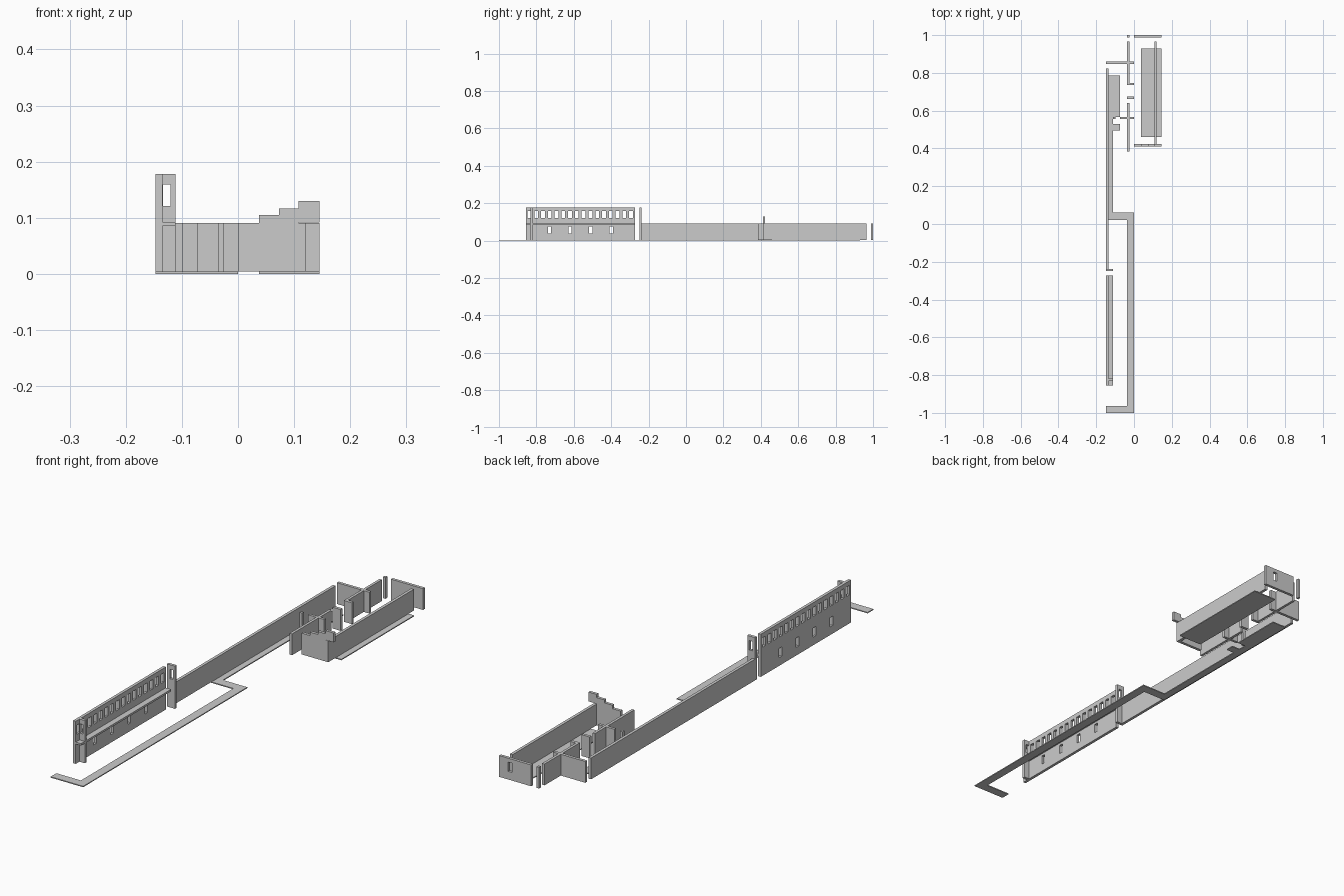
import bpy, bmesh
from mathutils import Vector

if "Cube" in bpy.data.objects:
    bpy.data.objects.remove(bpy.data.objects["Cube"])

FLOOR, LOW, HIGH = 0.004, 0.091, 0.178


def finish(name, bm):
    bmesh.ops.recalc_face_normals(bm, faces=bm.faces)
    me = bpy.data.meshes.new(name)
    bm.to_mesh(me)
    bm.free()
    ob = bpy.data.objects.new(name, me)
    bpy.context.collection.objects.link(ob)
    return ob


def extrude(bm, faces, vec):
    geo = bmesh.ops.extrude_face_region(bm, geom=faces)
    verts = [g for g in geo["geom"] if isinstance(g, bmesh.types.BMVert)]
    bmesh.ops.translate(bm, verts=verts, vec=vec)


def prism(name, pts, vec):
    bm = bmesh.new()
    extrude(bm, [bm.faces.new([bm.verts.new(p) for p in pts])], vec)
    return finish(name, bm)


def slab(name, pts, z0=0.0, z1=FLOOR):
    return prism(name, [(x, y, z0) for x, y in pts], Vector((0, 0, z1 - z0)))


def box(name, x0, x1, y0, y1, z0=FLOOR, z1=LOW):
    return slab(name, [(x0, y0), (x1, y0), (x1, y1), (x0, y1)], z0, z1)


def holed_wall(name, axis, start, end, d0, d1, z0, z1, holes):
    """Wall along x or y, between depths d0 and d1, with openings (a0, a1, z0, z1)."""
    us = sorted({start, end} | {h[0] for h in holes} | {h[1] for h in holes})
    zs = sorted({z0, z1} | {h[2] for h in holes} | {h[3] for h in holes})

    def place(u, z):
        return (u, d0, z) if axis == "x" else (d0, u, z)

    bm = bmesh.new()
    grid = [[bm.verts.new(place(u, z)) for z in zs] for u in us]
    faces = []
    for i in range(len(us) - 1):
        for j in range(len(zs) - 1):
            cu, cz = (us[i] + us[i + 1]) / 2, (zs[j] + zs[j + 1]) / 2
            if any(a < cu < b and c < cz < d for a, b, c, d in holes):
                continue
            faces.append(bm.faces.new([grid[i][j], grid[i + 1][j],
                                       grid[i + 1][j + 1], grid[i][j + 1]]))
    t = d1 - d0
    extrude(bm, faces, Vector((0, t, 0) if axis == "x" else (t, 0, 0)))
    return finish(name, bm)


# Paving: angled path, threshold and floors
slab("path", [(-0.147, -1), (0, -1), (0, 0.06), (-0.11, 0.06), (-0.11, 0.495),
              (-0.14, 0.495), (-0.14, 0.022), (-0.036, 0.022), (-0.036, -0.963),
              (-0.147, -0.963)])
box("threshold", -0.11, -0.073, 0.495, 0.53, 0, FLOOR)
box("left_room_floor", -0.14, -0.073, 0.567, 0.785, 0, FLOOR)
box("strip_floor", -0.14, -0.11, 0.495, 0.567, 0, FLOOR)
box("right_room_floor", 0.037, 0.145, 0.46, 0.93, 0, FLOOR)

# Two-storey gallery wall with its window rows
upper = [(-0.837 + 0.0362 * i - 0.01, -0.837 + 0.0362 * i + 0.01, 0.121, 0.159) for i in range(16)]
lower = [(y - 0.009, y + 0.009, 0.037, 0.075) for y in (-0.73, -0.62, -0.51, -0.40)]
holed_wall("gallery_wall", "y", -0.855, -0.273, -0.147, -0.135, FLOOR, HIGH, upper + lower)
box("gallery_ledge_long", -0.135, -0.111, -0.819, -0.273, 0.085, 0.093)
box("gallery_ledge_short", -0.135, -0.111, -0.855, -0.831, 0.085, 0.093)

# Gallery end piers, each with one opening
opening = [(-0.134, -0.12, 0.121, 0.159)]
holed_wall("front_pier", "x", -0.135, -0.111, -0.831, -0.819, FLOOR, HIGH, opening)
holed_wall("rear_pier", "x", -0.147, -0.111, -0.249, -0.237, FLOOR, HIGH, opening)

# Long boundary wall
box("long_wall", -0.147, -0.135, -0.237, 0.823)

# Stepped gable, overhanging the right room wall
prism("stepped_gable", [(x, 0.411, z) for x, z in (
    (0, FLOOR), (0.108, FLOOR), (0.108, 0.092), (0.145, 0.092), (0.145, 0.130),
    (0.108, 0.130), (0.108, 0.117), (0.073, 0.117), (0.073, 0.105),
    (0.037, 0.105), (0.037, LOW), (0, LOW))], Vector((0, 0.012, 0)))
box("right_wall", 0.108, 0.12, 0.411, 0.965)
holed_wall("back_wall", "x", 0, 0.145, 0.988, 1.0, FLOOR, LOW, [(0.086, 0.104, 0.037, 0.075)])

# Inner partitions
for name, x0, x1, y0, y1 in (
        ("spine_wall_front", -0.036, -0.025, 0.385, 0.64),
        ("spine_wall_back", -0.036, -0.025, 0.747, 0.965),
        ("spine_post", -0.036, -0.025, 0.988, 1.0),
        ("doorway_stub_front", -0.036, 0, 0.663, 0.675),
        ("doorway_stub_back", -0.036, 0, 0.735, 0.747),
        ("rear_cross_wall", -0.147, 0, 0.848, 0.86),
        ("front_cross_wall", -0.073, 0, 0.556, 0.567),
        ("front_door_jamb", -0.111, -0.099, 0.556, 0.567)):
    box(name, x0, x1, y0, y1)
